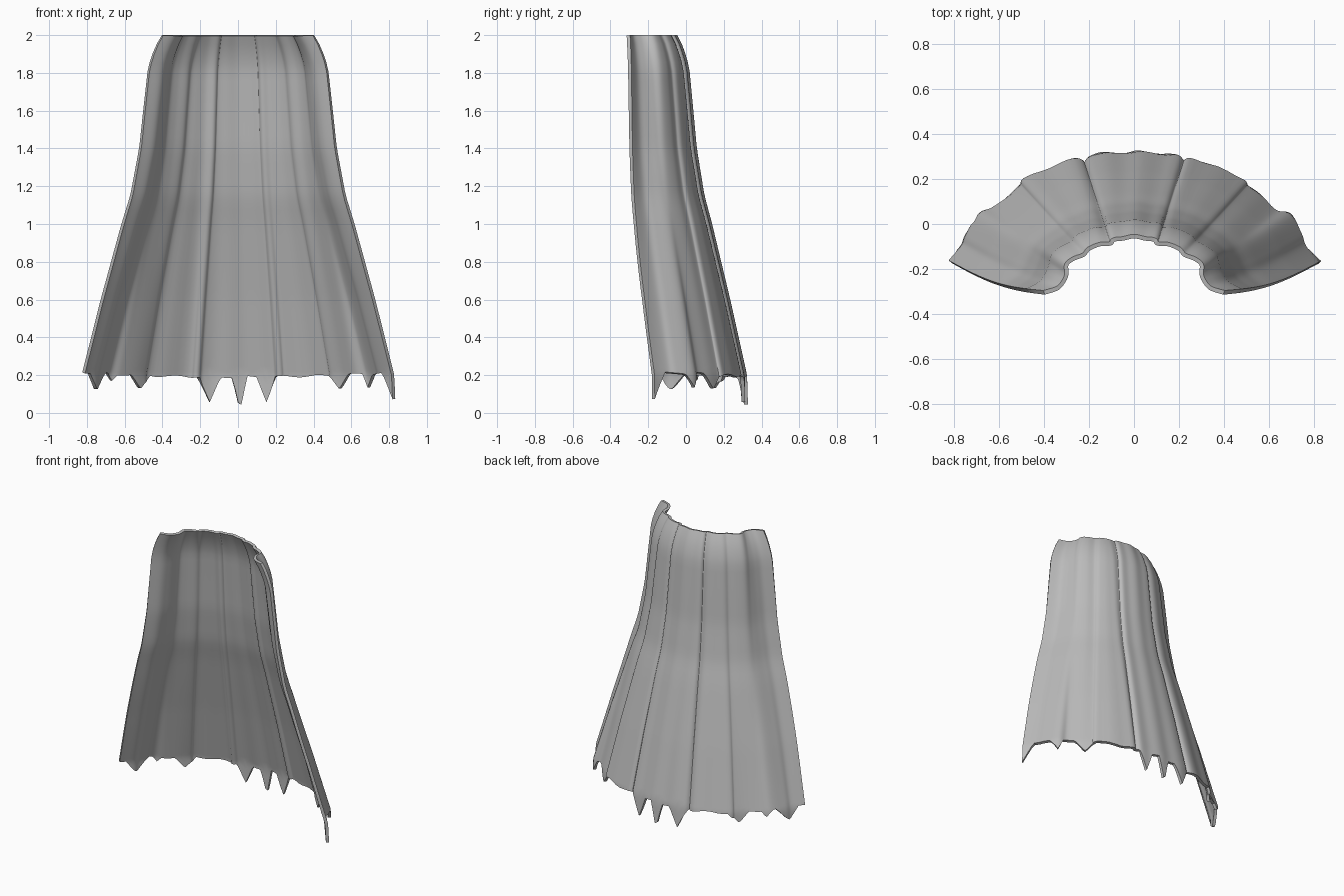
import bpy
import bmesh
import math
from mathutils import Vector

default = bpy.data.objects.get("Cube")
if default:
    bpy.data.objects.remove(default, do_unlink=True)

# Half plan of the cloth, centre to front edge: (neckline x, y, hem x, y)
HALF_PLAN = [
    (0, -.055, 0, .31), (.05, -.065, .1, .305), (.09, -.07, .19, .295),
    (.105, -.087, .22, .27), (.15, -.09, .27, .28), (.2, -.11, .47, .2),
    (.225, -.137, .5, .165), (.27, -.155, .56, .115), (.3, -.18, .63, .06),
    (.3, -.22, .69, .035), (.31, -.25, .74, -.05), (.34, -.285, .76, -.1),
    (.4, -.305, .82, -.17)]

# Flare profile: (height, blend from neckline plan to hem plan)
FLARE = [(2, 0), (1.93, .09), (1.83, .17), (1.6, .23), (1.4, .28), (1.15, .39),
         (1, .5), (.6, .76), (.2, 1), (0, 1.02)]

# Torn points of the hem: (x, length, half width)
TEETH = [(-.75, .09, .04), (-.67, .04, .03), (-.52, .08, .05), (-.15, .14, .06),
         (.01, .18, .04), (.15, .13, .05), (.54, .07, .05), (.69, .07, .03),
         (.82, .15, .05)]

SUBDIV = 6
ROWS = 36
TEAR_ROWS = 4


def flare(z):
    for (z0, w0), (z1, w1) in zip(FLARE, FLARE[1:]):
        if z >= z1:
            return w0 + (w1 - w0) * (z0 - z) / (z0 - z1)
    return FLARE[-1][1]


def spline(points, steps):
    """Catmull-Rom curve through the points."""
    padded = [points[0]] + points + [points[-1]]
    out = []
    for a, b, c, d in zip(padded, padded[1:], padded[2:], padded[3:]):
        for i in range(steps):
            t = i / steps
            out.append(b + (c - a) * t / 2 + (a * 2 - b * 5 + c * 4 - d) * t * t / 2
                       + (b * 3 - a - c * 3 + d) * t ** 3 / 2)
    return out + [points[-1]]


def hem_height(x):
    base = .19 + .04 * abs(x) ** 2 + .006 * math.sin(x * 33)
    tear = max(length * max(0, 1 - abs(x - cx) / half) for cx, length, half in TEETH)
    return base - tear


# Mirror the plan and smooth it into columns
half = [Vector(p) for p in HALF_PLAN]
mirrored = [Vector((-p[0], p[1], -p[2], p[3])) for p in reversed(half[1:])]
columns = spline(mirrored + half, SUBDIV)

# Cloth sheet: even rows down to the hem, then short rows for the torn points
bm = bmesh.new()
grid = []
for n, col in enumerate(columns):
    side = abs(2 * n / (len(columns) - 1) - 1)
    hem = hem_height(col[2])
    heights = [2 - (2 - .25) * r / ROWS for r in range(ROWS + 1)]
    heights += [.25 + (hem - .25) * r / TEAR_ROWS for r in range(1, TEAR_ROWS + 1)]
    line = []
    for z in heights:
        w = flare(z)
        x = col[0] + (col[2] - col[0]) * w
        y = col[1] + (col[3] - col[1]) * w
        y -= .03 * side ** 4 * math.sin(math.pi * min(w, 1))
        y += .004 * w * math.sin(col[2] * 37)
        line.append(bm.verts.new((x, y, z)))
    grid.append(line)
for left, right in zip(grid, grid[1:]):
    for r in range(len(left) - 1):
        bm.faces.new((left[r], right[r], right[r + 1], left[r + 1]))
bmesh.ops.recalc_face_normals(bm, faces=bm.faces)

mesh = bpy.data.meshes.new("cape")
bm.to_mesh(mesh)
bm.free()
cape = bpy.data.objects.new("cape", mesh)
bpy.context.collection.objects.link(cape)

# Grey cloth
cloth = bpy.data.materials.new("grey cloth")
cloth.use_nodes = True
grey = (.5, .5, .5, 1)
cloth.diffuse_color = grey
cloth.node_tree.nodes["Principled BSDF"].inputs["Base Color"].default_value = grey
mesh.materials.append(cloth)

# Cloth thickness
thick = cape.modifiers.new("thickness", "SOLIDIFY")
thick.thickness = .02
thick.offset = 0

bpy.ops.object.select_all(action="DESELECT")
cape.select_set(True)
bpy.context.view_layer.objects.active = cape
bpy.ops.object.modifier_apply(modifier="thickness")
# Trim the neckline and hem back onto the exact height
for v in mesh.vertices:
    v.co.z = min(2, max(0, v.co.z))
bpy.ops.object.shade_smooth_by_angle(angle=math.radians(35))
